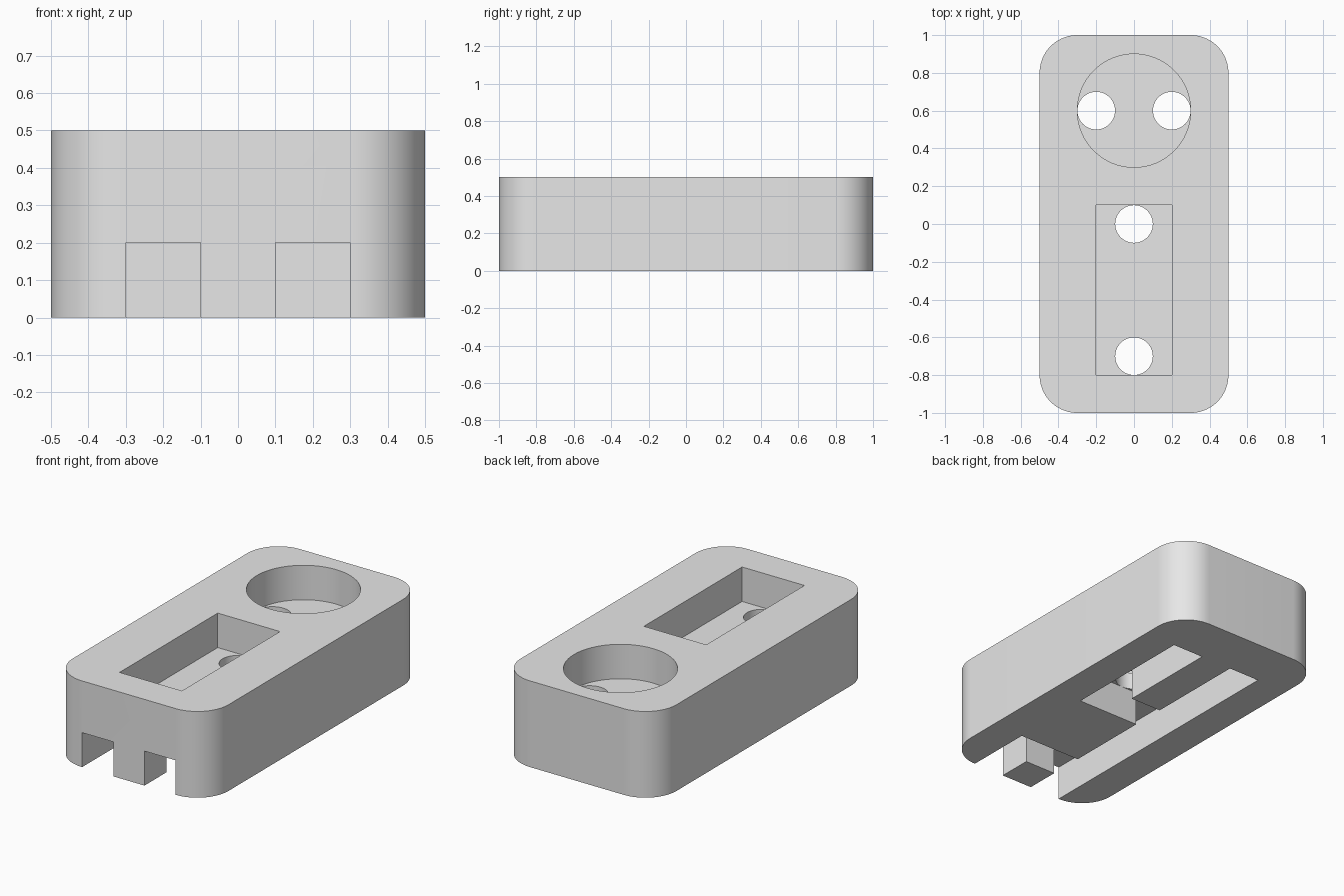
import bpy
import bmesh
from math import radians
from mathutils import Matrix, Vector

if "Cube" in bpy.data.objects:
    bpy.data.objects.remove(bpy.data.objects["Cube"], do_unlink=True)

grey = bpy.data.materials.new("plain_grey")
grey.use_nodes = True
grey.diffuse_color = (0.8, 0.8, 0.8, 1)
grey.node_tree.nodes["Principled BSDF"].inputs["Base Color"].default_value = (0.8, 0.8, 0.8, 1)


def finish(bm, name):
    mesh = bpy.data.meshes.new(name)
    bm.to_mesh(mesh)
    bm.free()
    mesh.materials.append(grey)
    obj = bpy.data.objects.new(name, mesh)
    bpy.context.collection.objects.link(obj)
    return obj


def box(name, low, high, corner=0):
    """Box between two corners, with optional rounded upright edges."""
    low, high = Vector(low), Vector(high)
    bm = bmesh.new()
    size = Matrix.Diagonal((*(high - low), 1))
    bmesh.ops.create_cube(bm, size=1, matrix=Matrix.Translation((low + high) / 2) @ size)
    if corner:
        upright = [e for e in bm.edges
                   if abs(e.verts[0].co.z - e.verts[1].co.z) > 0.1]
        bmesh.ops.bevel(bm, geom=upright, offset=corner, segments=20,
                        profile=0.5, affect='EDGES')
    return finish(bm, name)


def cylinder(name, x, y, radius, bottom, top):
    bm = bmesh.new()
    bmesh.ops.create_cone(bm, cap_ends=True, segments=64, radius1=radius, radius2=radius,
                          depth=top - bottom,
                          matrix=Matrix.Translation((x, y, (bottom + top) / 2)))
    return finish(bm, name)


# Rounded housing block
housing = box("housing", (-0.5, -1, 0), (0.5, 1, 0.5), corner=0.2)

ROOF = 0.2    # top of the underside channels
FLOOR = 0.3   # floor of the two top pockets

cutters = [
    # Pockets in the top
    box("switch_pocket", (-0.2, -0.8, FLOOR), (0.2, 0.1, 0.7)),
    cylinder("round_pocket", 0, 0.6, 0.3, FLOOR, 0.7),
    # Underside channels: one full length, the other split in two
    box("right_channel", (-0.3, -1.2, -0.2), (-0.1, 0.7, ROOF)),
    box("left_rear_channel", (0.1, -0.1, -0.2), (0.3, 0.7, ROOF)),
    box("left_front_channel", (0.1, -1.2, -0.2), (0.3, -0.6, ROOF)),
    # Cross links between the channels
    box("middle_link", (-0.2, -0.1, -0.2), (0.2, 0.1, ROOF)),
    box("front_link", (-0.2, -0.8, -0.2), (0.2, -0.6, ROOF)),
]
# Wire holes joining pockets and channels
for x, y in ((-0.2, 0.6), (0.2, 0.6), (0, 0), (0, -0.7)):
    cutters.append(cylinder("wire_hole", x, y, 0.0995, 0.1, 0.4))

bpy.ops.object.select_all(action='DESELECT')
bpy.context.view_layer.objects.active = housing
housing.select_set(True)

# Cut each shape out of the housing, then drop the cutter
for cutter in cutters:
    cutter.hide_render = True
    cut = housing.modifiers.new(cutter.name, 'BOOLEAN')
    cut.operation = 'DIFFERENCE'
    cut.solver = 'EXACT'
    cut.object = cutter
    bpy.ops.object.modifier_apply(modifier=cut.name)
    bpy.data.objects.remove(cutter, do_unlink=True)

bpy.ops.object.shade_smooth_by_angle(angle=radians(30))
